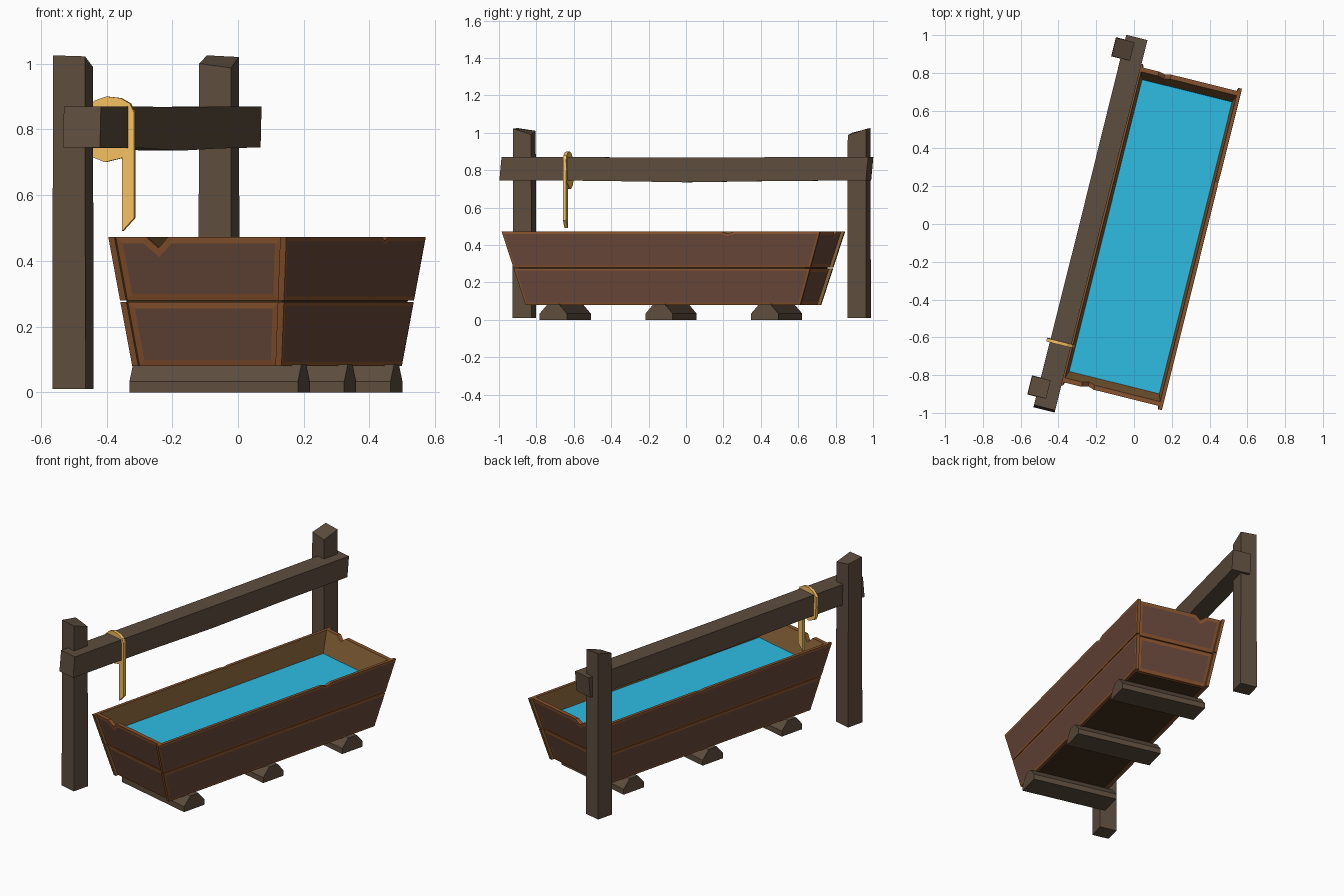
import bpy, bmesh, math
from mathutils import Matrix

if "Cube" in bpy.data.objects:
    bpy.data.objects.remove(bpy.data.objects["Cube"])

ROT = Matrix.Rotation(math.radians(-14), 4, 'Z')   # whole model is turned 14 degrees
CU, CV = 0.102, -0.044                             # trough centre before the turn
Z0, Z1 = 0.08, 0.472                               # trough bottom and rim


def material(name, rgb):
    m = bpy.data.materials.new(name)
    m.diffuse_color = [(c / 255 / 12.92 if c < 11 else ((c / 255 + 0.055) / 1.055) ** 2.4) for c in rgb] + [1]
    m.use_nodes = True
    m.node_tree.nodes["Principled BSDF"].inputs["Base Color"].default_value = m.diffuse_color
    return m


TIMBER = material("dark_timber", (93, 77, 62))
PANEL = material("plank_face", (105, 72, 58))
EDGE = material("plank_edge", (136, 83, 46))
INNER = material("plank_inside", (130, 95, 54))
DARK = material("trough_base", (66, 50, 30))
WATER = material("water", (46, 188, 228))
STRAP = material("strap", (246, 192, 98))


def finish(name, bm, mats):
    bmesh.ops.recalc_face_normals(bm, faces=bm.faces)
    bm.transform(ROT)
    me = bpy.data.meshes.new(name)
    bm.to_mesh(me)
    bm.free()
    for m in mats:
        me.materials.append(m)
    ob = bpy.data.objects.new(name, me)
    bpy.context.collection.objects.link(ob)
    return ob


def loft(rings):
    """Closed flat-faced solid through rings of equal point count."""
    bm = bmesh.new()
    vs = [[bm.verts.new(p) for p in r] for r in rings]
    n = len(vs[0])
    first = bm.faces.new(vs[0])
    for a, b in zip(vs, vs[1:]):
        for i in range(n):
            bm.faces.new((a[i], a[(i + 1) % n], b[(i + 1) % n], b[i]))
    last = bm.faces.new(vs[-1][::-1])
    return bm, first, last


def half_w(z):
    return 0.234 + 0.045 * (z - Z0) / (Z1 - Z0)


def half_l(z):
    return 0.757 + 0.12 * (z - Z0) / (Z1 - Z0)


def rect(hw, hl, z):
    return [(CU + a * hw, CV + b * hl, z) for a, b in ((-1, -1), (1, -1), (1, 1), (-1, 1))]


# Trough walls: sloping planks with a worn lighter border around each outer face
def plank(name, kind, sign, outline, border):
    rings = []
    for depth in (0, 1):
        ring = []
        for s, z in outline:
            if kind == "side":
                u, v = sign * (half_w(z) - depth * 0.019), s * half_l(z)
            else:
                u, v = s * (half_w(z) - 0.018), sign * (half_l(z) - 0.018 - depth * 0.024)
            ring.append((CU + u, CV + v, z))
        rings.append(ring)
    bm, outer, inner = loft(rings)
    bmesh.ops.recalc_face_normals(bm, faces=bm.faces)
    inner.material_index = 2
    outer.material_index = 1
    rim = bmesh.ops.inset_region(bm, faces=[outer], thickness=border, depth=0.002, use_even_offset=True)
    for f in rim["faces"]:
        f.material_index = 0
    finish(name, bm, [EDGE, PANEL, INNER])


def board_pair(label, kind, sign, notch, half, depth, border):
    plank(label + "_lower_plank", kind, sign, [(-1, Z0), (1, Z0), (1, 0.275), (-1, 0.275)], border)
    plank(label + "_upper_plank", kind, sign,
          [(-1, 0.28), (1, 0.28), (1, Z1), (notch + half, Z1),
           (notch, Z1 - depth), (notch - half, Z1), (-1, Z1)], border)


board_pair("right_side", "side", 1, 0.42, 0.04, 0.012, 0.012)
board_pair("left_side", "side", -1, 0.1, 0.04, 0.004, 0.012)
board_pair("front_end", "end", -1, -0.5, 0.13, 0.033, 0.02)
board_pair("back_end", "end", 1, -0.52, 0.13, 0.025, 0.02)

# Dark base filling the trough behind the plank gaps, and the water surface
bm, _, _ = loft([rect(half_w(z) - 0.012, half_l(z) - 0.03, z) for z in (0.088, 0.335)])
finish("trough_base", bm, [DARK])
bm = bmesh.new()
bm.faces.new([bm.verts.new(p) for p in rect(half_w(0.345) - 0.018, half_l(0.345) - 0.04, 0.345)])
finish("water_surface", bm, [WATER])

# Three chamfered skids under the trough
SKID = [(-0.075, 0), (0.075, 0), (0.075, 0.033), (0.03, 0.085), (-0.03, 0.085), (-0.075, 0.033)]
for i, v0 in enumerate((-0.64, -0.057, 0.525)):
    bm, _, _ = loft([[(0.102 + e * 0.264, v0 + v, z) for v, z in SKID] for e in (-1, 1)])
    finish(f"skid_{i + 1}", bm, [TIMBER])


# Posts with slanted tops
def post(name, u0, v0, tops):
    corners = ((-1, -1), (1, -1), (1, 1), (-1, 1))
    low = [(u0 + a * 0.052, v0 + b * 0.052, 0.01) for a, b in corners]
    high = [(u0 + a * 0.05, v0 + b * 0.05, t) for (a, b), t in zip(corners, tops)]
    bm, _, _ = loft([low, high])
    finish(name, bm, [TIMBER])


post("front_post", -0.278, -0.96, (1.025, 1.022, 0.99, 1.01))
post("back_post", -0.28, 0.884, (1.0, 0.987, 1.02, 1.025))

# Hitching beam: level top, underside sagging in the middle, ends cut at a slant
BEAM = [(-1.07, 0.745, 0.87, 0.058, 0.012), (-0.55, 0.743, 0.869, 0.057, 0), (-0.05, 0.735, 0.868, 0.056, 0),
        (0.45, 0.742, 0.869, 0.057, 0), (0.95, 0.745, 0.87, 0.058, 0.012)]
bm, _, _ = loft([[(-0.224 - h, v, lo), (-0.224 + h, v, lo), (-0.224 + h, v + cut, hi), (-0.224 - h, v + cut, hi)]
                 for v, lo, hi, h, cut in BEAM])
finish("hitching_beam", bm, [TIMBER])


# Strap looped over the beam with a hanging tail
def strap(name, profile, lean):
    bm, _, _ = loft([[(u, -0.706 + e * 0.009 + lean * (z - 0.85), z) for u, z in profile] for e in (-1, 1)])
    finish(name, bm, [STRAP])


strap("strap_loop", [(-0.298, 0.74), (-0.3, 0.86), (-0.27, 0.888), (-0.235, 0.9), (-0.19, 0.895),
                     (-0.16, 0.878), (-0.148, 0.85), (-0.15, 0.74), (-0.19, 0.712), (-0.24, 0.7),
                     (-0.285, 0.718)], -0.02)
strap("strap_tail", [(-0.185, 0.76), (-0.165, 0.85), (-0.148, 0.86), (-0.148, 0.53), (-0.185, 0.49)], 0)
